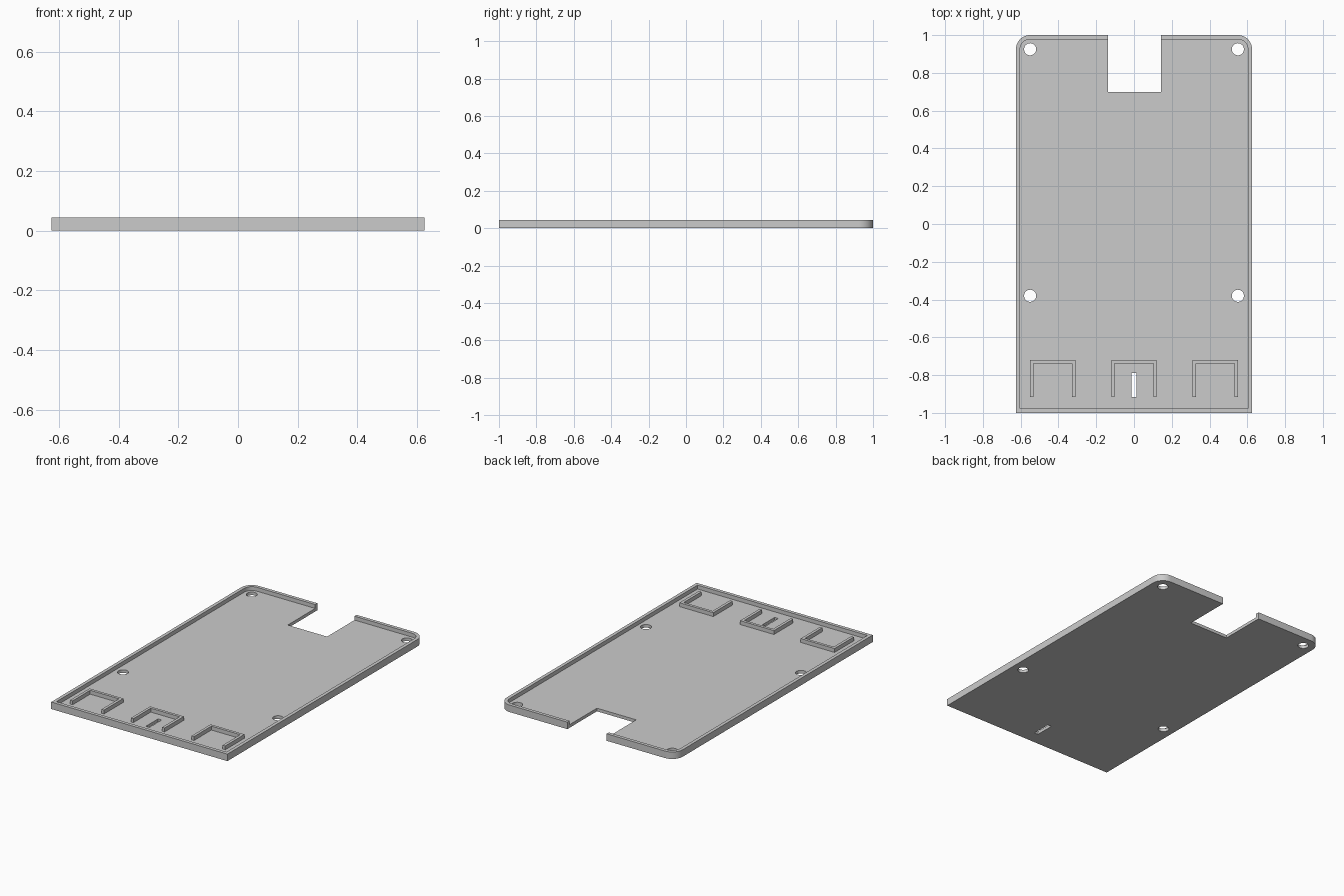
import bpy, bmesh
from math import sin, cos, pi, radians

old = bpy.data.objects.get("Cube")
if old:
    bpy.data.objects.remove(old, do_unlink=True)

HALF_W, HALF_L, HEIGHT = 0.625, 1.0, 0.045
FLOOR, WALL, CORNER = 0.02, 0.022, 0.075

grey = bpy.data.materials.new("plain grey")
grey.use_nodes = True
grey.diffuse_color = (0.6, 0.6, 0.6, 1)
grey.node_tree.nodes["Principled BSDF"].inputs["Base Color"].default_value = (0.6, 0.6, 0.6, 1)


def prism(name, outline, z0, z1):
    """Extrude a flat counter-clockwise outline from z0 to z1."""
    bm = bmesh.new()
    face = bm.faces.new([bm.verts.new((x, y, z0)) for x, y in outline])
    top = bmesh.ops.extrude_face_region(bm, geom=[face])["geom"]
    bmesh.ops.translate(bm, vec=(0, 0, z1 - z0),
                        verts=[v for v in top if isinstance(v, bmesh.types.BMVert)])
    bmesh.ops.recalc_face_normals(bm, faces=bm.faces)
    mesh = bpy.data.meshes.new(name)
    bm.to_mesh(mesh)
    bm.free()
    mesh.materials.append(grey)
    obj = bpy.data.objects.new(name, mesh)
    bpy.context.collection.objects.link(obj)
    return obj


def rect(x0, x1, y0, y1):
    return [(x0, y0), (x1, y0), (x1, y1), (x0, y1)]


def circle(cx, cy, r, n=40):
    return [(cx + r * cos(2 * pi * i / n), cy + r * sin(2 * pi * i / n)) for i in range(n)]


def tray_outline(inset, steps=12):
    """Square front corners, rounded back corners."""
    w, l, r = HALF_W - inset, HALF_L - inset, CORNER - inset
    pts = [(-w, -l), (w, -l)]
    for cx, start in ((w - r, 0), (r - w, pi / 2)):
        for i in range(steps + 1):
            a = start + pi / 2 * i / steps
            pts.append((cx + r * cos(a), l - r + r * sin(a)))
    return pts


# Tray body and everything cut from it
tray = prism("tray", tray_outline(0), 0, HEIGHT)
cutters = [
    prism("pocket_cutter", tray_outline(WALL), FLOOR, 0.1),
    prism("notch_cutter", rect(-0.137, 0.142, 0.7, 1.1), -0.1, 0.2),
    prism("slot_cutter", rect(-0.014, 0.012, -0.915, -0.79), -0.1, 0.2),
]
for x in (-0.55, 0.55):
    for y in (-0.38, 0.925):
        cutters.append(prism("screw_hole_cutter", circle(x, y, 0.032), -0.1, 0.2))

bpy.context.view_layer.objects.active = tray
for cutter in cutters:
    cutter.hide_render = True
    mod = tray.modifiers.new("cut", 'BOOLEAN')
    mod.operation, mod.solver, mod.object = 'DIFFERENCE', 'EXACT', cutter
    bpy.ops.object.modifier_apply(modifier=mod.name)
    bpy.data.objects.remove(cutter, do_unlink=True)

# Rounded corners and holes smooth, other edges sharp
bpy.ops.object.select_all(action='DESELECT')
tray.select_set(True)
bpy.ops.object.shade_smooth_by_angle(angle=radians(30))

# Three U-shaped locating brackets, open to the front
T, FRONT, BACK, HALF = 0.018, -0.915, -0.72, 0.12
for side, cx in (("right", -0.43), ("middle", 0), ("left", 0.43)):
    a, b = cx - HALF, cx + HALF
    prism(side + "_bracket",
          [(a, FRONT), (a + T, FRONT), (a + T, BACK - T), (b - T, BACK - T),
           (b - T, FRONT), (b, FRONT), (b, BACK), (a, BACK)],
          FLOOR - 0.005, HEIGHT)
